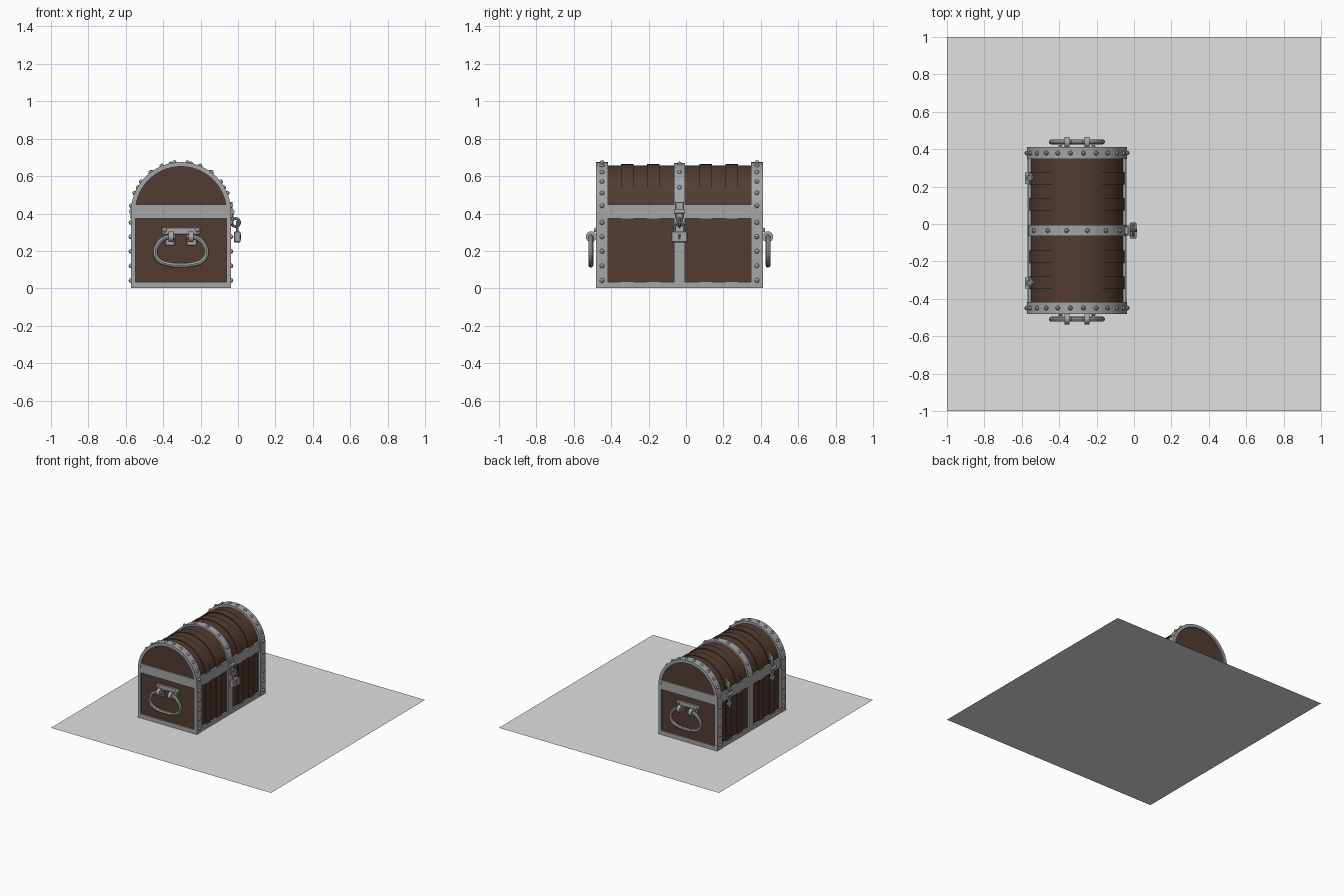
import bpy, bmesh, math
from mathutils import Matrix, Vector

if "Cube" in bpy.data.objects:
    bpy.data.objects.remove(bpy.data.objects["Cube"])

CX, CY, ZC = -0.305, -0.035, 0.407      # chest centre and height of arch centre


def material(name, rgb):
    m = bpy.data.materials.new(name)
    m.diffuse_color = (*rgb, 1)
    m.use_nodes = True
    m.node_tree.nodes["Principled BSDF"].inputs["Base Color"].default_value = m.diffuse_color
    return m


WOOD = material("dark_wood", (0.085, 0.045, 0.032))
IRON = material("grey_iron", (0.38, 0.38, 0.38))
DARK = material("keyhole_dark", (0.06, 0.06, 0.06))
FLOOR = material("light_grey", (0.75, 0.75, 0.75))


def finish(name, bm, mat):
    bmesh.ops.recalc_face_normals(bm, faces=bm.faces)
    me = bpy.data.meshes.new(name)
    bm.to_mesh(me)
    bm.free()
    me.materials.append(mat)
    ob = bpy.data.objects.new(name, me)
    bpy.context.collection.objects.link(ob)
    return ob


def box(name, x0, x1, y0, y1, z0, z1, mat, bevel=0.0):
    """Box with x and y given relative to the chest centre."""
    bm = bmesh.new()
    mid = Vector((CX + (x0 + x1) / 2, CY + (y0 + y1) / 2, (z0 + z1) / 2))
    bmesh.ops.create_cube(bm, size=1, matrix=Matrix.Translation(mid)
                          @ Matrix.Diagonal((abs(x1 - x0), abs(y1 - y0), z1 - z0, 1)))
    if bevel:
        bmesh.ops.bevel(bm, geom=bm.edges[:], offset=bevel, segments=1, affect='EDGES')
    return finish(name, bm, mat)


def prism(name, pts, depth, matrix, mat):
    """Extrude an outline in local xy along local z."""
    bm = bmesh.new()
    f = bm.faces.new([bm.verts.new((x, y, 0)) for x, y in pts])
    up = bmesh.ops.extrude_face_region(bm, geom=[f])["geom"]
    bmesh.ops.translate(bm, vec=(0, 0, depth), verts=[v for v in up if isinstance(v, bmesh.types.BMVert)])
    bm.transform(matrix)
    return finish(name, bm, mat)


def arch(r, n=28):
    pts = [(-r, 0.003)]
    pts += [(-r * math.cos(math.pi * i / n), ZC + r * math.sin(math.pi * i / n)) for i in range(n + 1)]
    return pts + [(r, 0.003)]


def arch_solid(name, r, y0, y1, mat):
    m = Matrix.Translation((CX, CY + y1, 0)) @ Matrix.Rotation(math.pi / 2, 4, 'X')
    return prism(name, arch(r), y1 - y0, m, mat)


def arch_band(name, r_out, r_in, y0, y1, mat):
    bm = bmesh.new()
    rings = []
    for (xo, zo), (xi, zi) in zip(arch(r_out), arch(r_in)):
        rings.append([bm.verts.new((CX + x, CY + y, z)) for x, y, z in
                      ((xo, y0, zo), (xo, y1, zo), (xi, y1, zi), (xi, y0, zi))])
    for a, b in zip(rings, rings[1:]):
        for k in range(4):
            bm.faces.new((a[k], a[(k + 1) % 4], b[(k + 1) % 4], b[k]))
    bm.faces.new(rings[0])
    bm.faces.new(rings[-1])
    return finish(name, bm, mat)


def cylinder(name, centre, r, length, axis, mat, n=16):
    bm = bmesh.new()
    rot = {'X': Matrix.Rotation(math.pi / 2, 4, 'Y'), 'Y': Matrix.Rotation(math.pi / 2, 4, 'X')}[axis]
    c = Vector((CX, CY, 0)) + Vector(centre)
    bmesh.ops.create_cone(bm, cap_ends=True, segments=n, radius1=r, radius2=r, depth=length,
                          matrix=Matrix.Translation(c) @ rot)
    return finish(name, bm, mat)


def tube(name, pts, r, mat, closed=False):
    cu = bpy.data.curves.new(name + "_path", 'CURVE')
    cu.dimensions = '3D'
    cu.bevel_depth, cu.bevel_resolution, cu.use_fill_caps = r, 2, True
    sp = cu.splines.new('BEZIER')
    sp.resolution_u = 5
    sp.use_cyclic_u = closed
    sp.bezier_points.add(len(pts) - 1)
    for bp, p in zip(sp.bezier_points, pts):
        bp.co = (CX + p[0], CY + p[1], p[2])
        bp.handle_left_type = bp.handle_right_type = 'AUTO'
    tmp = bpy.data.objects.new(name + "_tmp", cu)
    bpy.context.collection.objects.link(tmp)
    me = bpy.data.meshes.new_from_object(tmp.evaluated_get(bpy.context.evaluated_depsgraph_get()))
    bpy.data.objects.remove(tmp)
    me.materials.clear()
    me.materials.append(mat)
    ob = bpy.data.objects.new(name, me)
    bpy.context.collection.objects.link(ob)


# flat base sheet
bm = bmesh.new()
bmesh.ops.create_grid(bm, x_segments=1, y_segments=1, size=1)
finish("base_sheet", bm, FLOOR)

# wooden body with raised planks
arch_solid("wood_body", 0.250, -0.434, 0.434, WOOD)
for s in (-1, 1):
    for i, y in enumerate((0.141, 0.280)):
        arch_solid(f"raised_plank_{i}_{s}", 0.257, s * y - 0.033, s * y + 0.033, WOOD)

# iron bands
for s in (-1, 1):
    y0, y1 = sorted((s * 0.382, s * 0.446))
    arch_band(f"end_band_{s}", 0.268, 0.244, y0, y1, IRON)
arch_band("middle_band", 0.264, 0.240, -0.03, 0.03, IRON)
box("rim_band", -0.262, 0.262, -0.444, 0.444, 0.374, 0.449, IRON)
box("bottom_band", -0.264, 0.264, -0.444, 0.444, 0.002, 0.035, IRON)

# rivets along the bands
spots = []
for s in (-1, 1):
    for k in range(12):
        a = math.radians(7.5 + 15 * k)
        spots.append((0.268 * math.cos(a), s * 0.414, ZC + 0.268 * math.sin(a)))
    for side in (-1, 1):
        spots += [(side * 0.268, s * 0.414, z) for z in (0.042, 0.12, 0.198, 0.276, 0.352)]
for k in range(6):
    a = math.radians(30 + 24 * k)
    spots.append((0.264 * math.cos(a), 0, ZC + 0.264 * math.sin(a)))
for s in (-1, 1):                        # handle plate rivets
    spots += [(side * 0.088, s * 0.446, 0.312) for side in (-1, 1)]
bm = bmesh.new()
for x, y, z in spots:
    bmesh.ops.create_uvsphere(bm, u_segments=10, v_segments=6, radius=0.0125,
                              matrix=Matrix.Translation((CX + x, CY + y, z)))
finish("rivets", bm, IRON)

# swinging handles on both ends
half = [(0.03, 0.276), (0.085, 0.270), (0.122, 0.237), (0.137, 0.19), (0.117, 0.15), (0.065, 0.129)]
path = [(-x, z) for x, z in half] + [(0, 0.124)] + half[::-1]
for s in (-1, 1):
    tube(f"handle_{s}", [(x, s * 0.474, z) for x, z in path], 0.0135, IRON)
    box(f"handle_plate_{s}", -0.102, 0.102, s * 0.43, s * 0.445, 0.288, 0.326, IRON, 0.003)
    for side in (-1, 1):
        box(f"handle_leaf_{s}_{side}", side * 0.033, side * 0.083, s * 0.43, s * 0.443,
            0.228, 0.3, IRON, 0.003)
        cylinder(f"handle_lug_{s}_{side}", (side * 0.053, s * 0.472, 0.276), 0.029, 0.026, 'X', IRON)

# hasp, staple and padlock on the long front side
box("hasp_strap", 0.255, 0.276, -0.022, 0.022, 0.375, 0.462, IRON, 0.003)
cylinder("hasp_pin", (0.276, 0, 0.41), 0.011, 0.055, 'Y', IRON)
box("hasp_tongue", 0.268, 0.281, -0.017, 0.017, 0.335, 0.405, IRON, 0.003)
tube("staple", [(0.292 + 0.021 * math.cos(a), 0, 0.352 + 0.021 * math.sin(a))
                for a in (0, math.pi / 2, math.pi, 1.5 * math.pi)], 0.008, IRON, True)
tube("padlock_shackle", [(0.302, y, z) for y, z in
                         ((-0.024, 0.295), (-0.024, 0.33), (0, 0.355), (0.024, 0.33), (0.024, 0.295))],
     0.007, IRON)
box("padlock_body", 0.284, 0.319, -0.043, 0.043, 0.246, 0.304, IRON, 0.004)
face_x = Matrix.Translation((CX + 0.317, CY, 0.276)) @ Matrix(
    ((0, 0, 1, 0), (1, 0, 0, 0), (0, 1, 0, 0), (0, 0, 0, 1)))
prism("keyhole", [(-0.009, 0.011), (-0.004, -0.016), (0.004, -0.016), (0.009, 0.011), (0, 0.015)],
      0.003, face_x, DARK)

# pointed hinges on the back
leaf = [(-0.012, 0), (-0.012, 0.03), (-0.03, 0.045), (-0.014, 0.06), (0, 0.095)]
leaf += [(-x, y) for x, y in leaf[-2::-1]]
back = Matrix(((0, 0, -1, 0), (1, 0, 0, 0), (0, 1, 0, 0), (0, 0, 0, 1)))
for s in (-1, 1):
    y = CY + s * 0.28
    cylinder(f"hinge_knuckle_{s}", (-0.266, s * 0.28, 0.411), 0.012, 0.06, 'Y', IRON)
    box(f"hinge_strap_{s}", -0.269, -0.25, s * 0.28 - 0.013, s * 0.28 + 0.013, 0.37, 0.45, IRON)
    up = Matrix.Translation((CX - 0.255, y, 0.44)) @ Matrix.Rotation(math.radians(18), 4, 'Y')
    down = Matrix.Translation((CX - 0.254, y, 0.376)) @ Matrix.Diagonal((1, 1, -1, 1))
    prism(f"hinge_lid_leaf_{s}", leaf, 0.013, up @ back, IRON)
    prism(f"hinge_body_leaf_{s}", leaf, 0.013, down @ back, IRON)

# smooth the round surfaces, keep hard edges
bpy.ops.object.select_all(action='SELECT')
bpy.context.view_layer.objects.active = bpy.data.objects["wood_body"]
bpy.ops.object.shade_smooth_by_angle()
bpy.ops.object.select_all(action='DESELECT')
